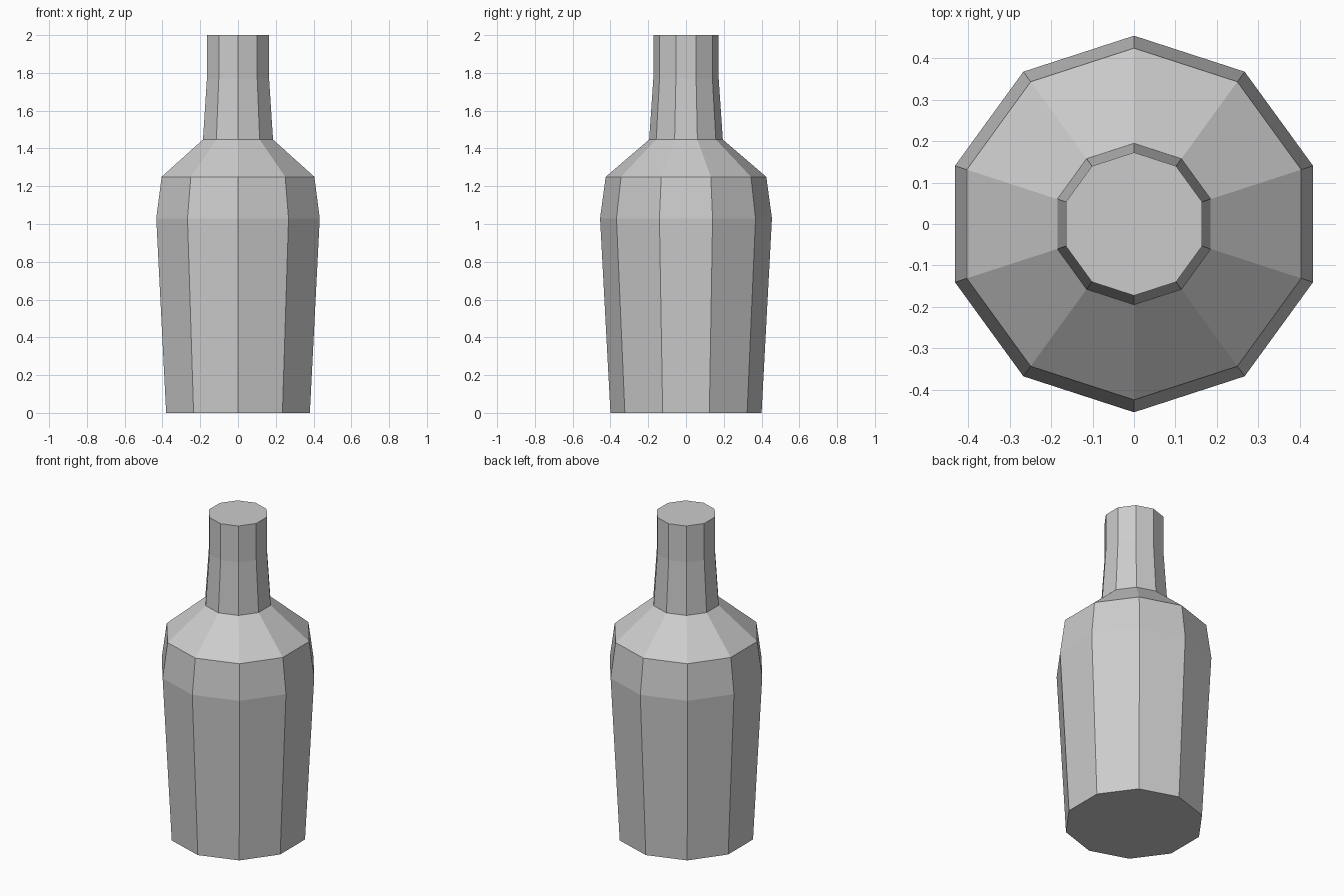
import bpy
import bmesh
from math import cos, sin, tau

if "Cube" in bpy.data.objects:
    bpy.data.objects.remove(bpy.data.objects["Cube"])

SIDES = 10
# Bottle profile from base to mouth: (corner radius, height)
PROFILE = [(0.40, 0.0), (0.455, 1.03), (0.425, 1.25),
           (0.195, 1.447), (0.173, 1.77), (0.173, 2.0)]

bm = bmesh.new()

# Ten-sided rings with a corner on the y axis
rings = []
for radius, z in PROFILE:
    angles = [tau * (0.25 + i / SIDES) for i in range(SIDES)]
    rings.append([bm.verts.new((radius * cos(a), radius * sin(a), z)) for a in angles])

# Side walls
for low, high in zip(rings, rings[1:]):
    for i in range(SIDES):
        j = (i + 1) % SIDES
        bm.faces.new((low[i], low[j], high[j], high[i]))

# Flat base and closed mouth
bm.faces.new(rings[0][::-1])
bm.faces.new(rings[-1])

mesh = bpy.data.meshes.new("bottle")
bm.to_mesh(mesh)
bm.free()
bottle = bpy.data.objects.new("bottle", mesh)
bpy.context.collection.objects.link(bottle)
